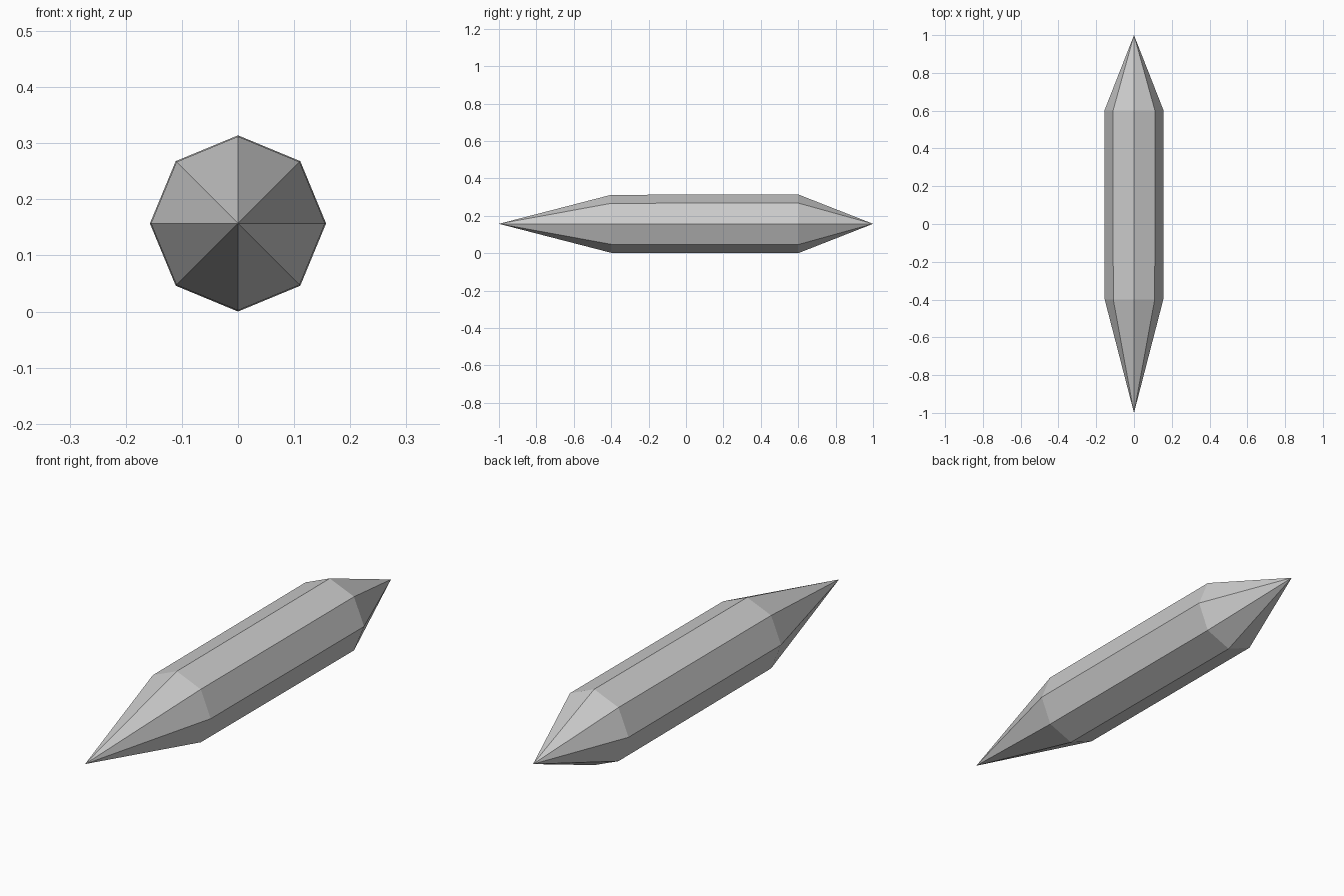
import bpy
import bmesh
from math import cos, sin, pi

cube = bpy.data.objects.get("Cube")
if cube:
    bpy.data.objects.remove(cube, do_unlink=True)

SIDES = 8
AXIS_Z = 0.157

# Plain grey surface
grey = bpy.data.materials.new("plain_grey")
grey.use_nodes = True
colour = (0.6, 0.6, 0.6, 1)
grey.diffuse_color = colour
grey.node_tree.nodes["Principled BSDF"].inputs["Base Color"].default_value = colour

bm = bmesh.new()


def ring(y, radius):
    """Octagonal cross-section around the long axis."""
    return [bm.verts.new((radius * cos(2 * pi * i / SIDES), y,
                          AXIS_Z + radius * sin(2 * pi * i / SIDES)))
            for i in range(SIDES)]


# Long front point, slightly flaring body, short back point
front_tip = bm.verts.new((0, -1, AXIS_Z))
front = ring(-0.4, 0.155)
back = ring(0.6, 0.157)
back_tip = bm.verts.new((0, 1, AXIS_Z))

for i in range(SIDES):
    j = (i + 1) % SIDES
    bm.faces.new((front_tip, front[i], front[j]))
    bm.faces.new((front[i], back[i], back[j], front[j]))
    bm.faces.new((back[i], back_tip, back[j]))
bmesh.ops.recalc_face_normals(bm, faces=bm.faces)

mesh = bpy.data.meshes.new("crystal_shard")
bm.to_mesh(mesh)
bm.free()
mesh.materials.append(grey)
shard = bpy.data.objects.new("crystal_shard", mesh)
bpy.context.collection.objects.link(shard)
